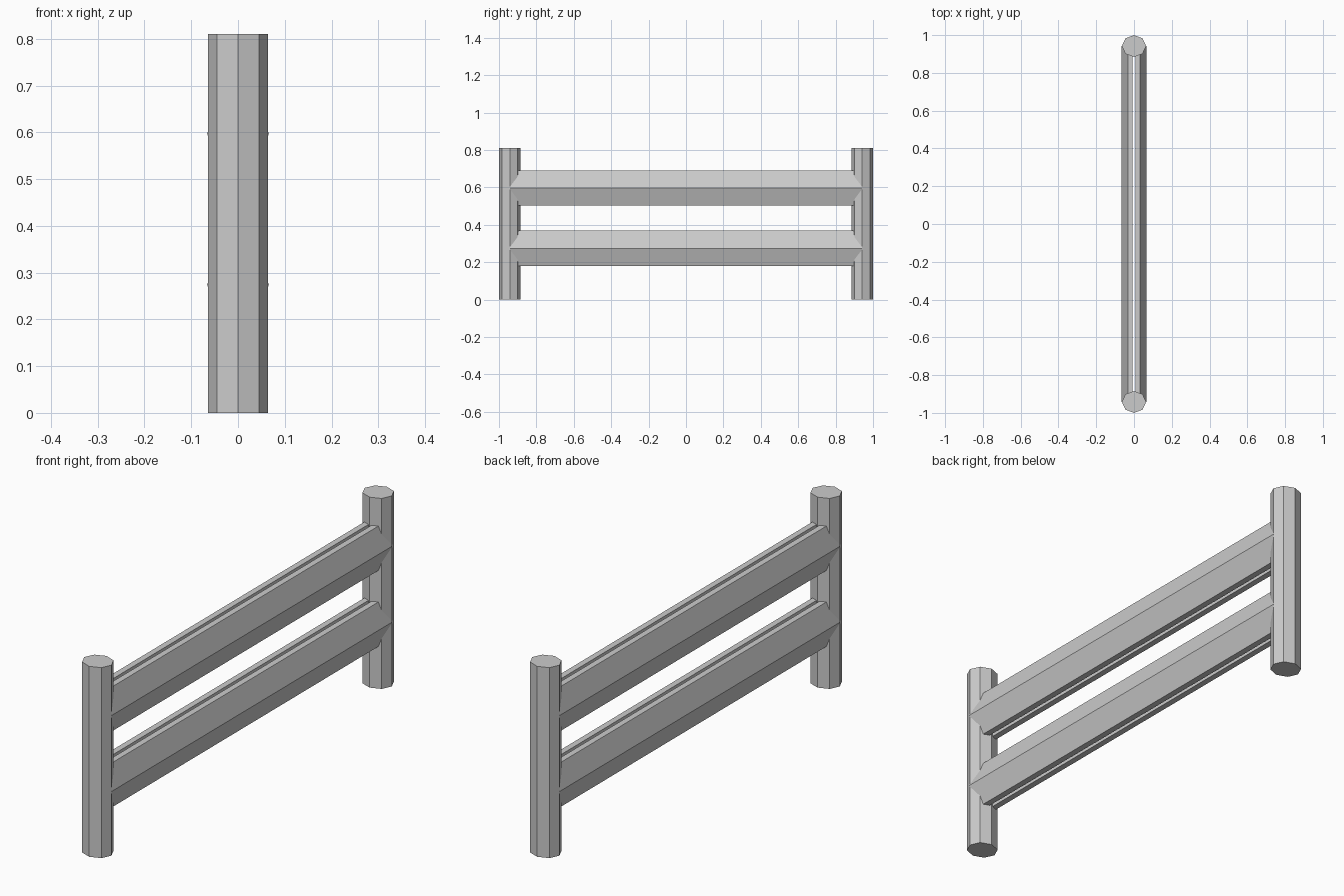
import bpy, bmesh, math

old = bpy.data.objects.get("Cube")
if old:
    bpy.data.objects.remove(old)

grey = bpy.data.materials.new("plain grey")
grey.use_nodes = True
colour = (0.6, 0.6, 0.6, 1)
grey.diffuse_color = colour
grey.node_tree.nodes["Principled BSDF"].inputs["Base Color"].default_value = colour

POST_Y, POST_H = 0.942, 0.81


def prism(name, ring, axis):
    """Extrude a closed ring of points along an axis."""
    bm = bmesh.new()
    face = bm.faces.new([bm.verts.new(p) for p in ring])
    out = bmesh.ops.extrude_face_region(bm, geom=[face])
    verts = [v for v in out["geom"] if isinstance(v, bmesh.types.BMVert)]
    bmesh.ops.translate(bm, verts=verts, vec=axis)
    bmesh.ops.recalc_face_normals(bm, faces=bm.faces)
    mesh = bpy.data.meshes.new(name)
    bm.to_mesh(mesh)
    bm.free()
    mesh.materials.append(grey)
    obj = bpy.data.objects.new(name, mesh)
    bpy.context.collection.objects.link(obj)
    return obj


# Eight-sided upright posts
for name, side in (("front_post", -1), ("back_post", 1)):
    ring = []
    for i in range(8):
        a = math.tau * i / 8
        ring.append((0.064 * math.cos(a), side * POST_Y + 0.058 * math.sin(a), 0))
    prism(name, ring, (0, 0, POST_H))

# Each rail is a pair of split logs with a narrow gap between them
half_log = [(0.007, 0.094), (0.033, 0.094), (0.066, 0), (0.033, -0.095), (0.007, -0.095)]
for level, z in (("lower", 0.274), ("upper", 0.597)):
    for hand, side in (("left", 1), ("right", -1)):
        ring = [(side * x, -POST_Y, z + dz) for x, dz in half_log]
        prism(f"{level}_rail_{hand}", ring, (0, 2 * POST_Y, 0))
